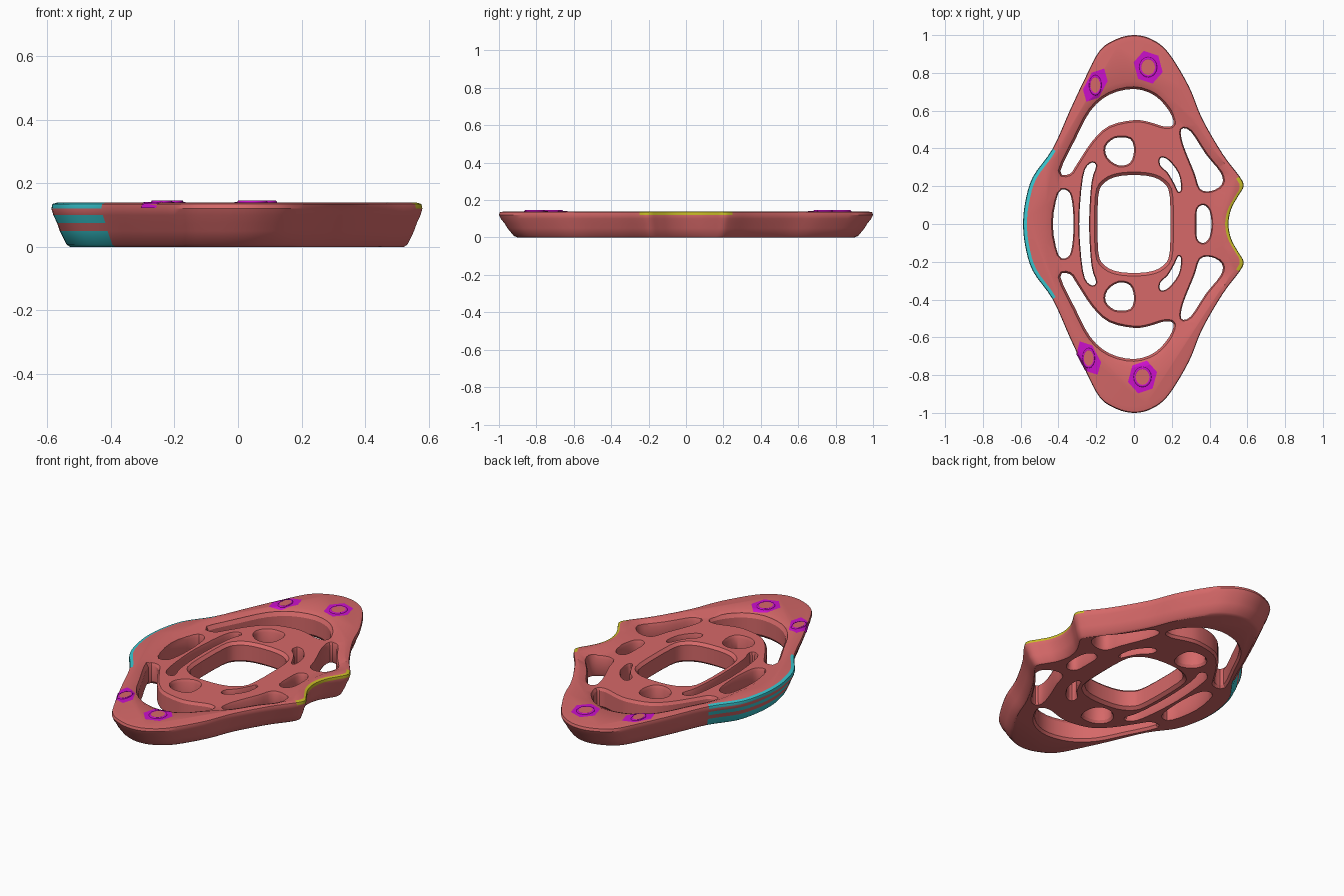
import bpy, bmesh
from math import cos, sin, radians
from mathutils import Vector

if "Cube" in bpy.data.objects:
    bpy.data.objects.remove(bpy.data.objects["Cube"])


def material(name, rgb):
    m = bpy.data.materials.new(name)
    m.diffuse_color = (*rgb, 1)
    m.use_nodes = True
    m.node_tree.nodes["Principled BSDF"].inputs["Base Color"].default_value = m.diffuse_color
    return m


RED = material("coral", (0.67, 0.14, 0.14))
TEAL = material("teal", (0.04, 0.57, 0.63))
YELLOW = material("yellow", (0.58, 0.50, 0.02))
MAGENTA = material("magenta", (0.60, 0.005, 0.60))


def smooth_loop(pts, n=4):
    """Closed Catmull-Rom loop, counter-clockwise."""
    p = [Vector(q) for q in pts]
    out = []
    for i in range(len(p)):
        a, b, c, d = (p[(i + k) % len(p)] for k in (-1, 0, 1, 2))
        for j in range(n):
            t = j / n
            out.append(0.5 * (2 * b + (c - a) * t + (2 * a - 5 * b + 4 * c - d) * t * t
                              + (3 * b - a - 3 * c + d) * t ** 3))
    area = sum(u.x * v.y - v.x * u.y for u, v in zip(out, out[1:] + out[:1]))
    return out if area > 0 else out[::-1]


def flip(pts):
    return [(x, -y) for x, y in pts]


def scaled(loop, k):
    return [v * k for v in loop]


def grown(loop, d):
    out = []
    for i, v in enumerate(loop):
        t = (loop[(i + 1) % len(loop)] - loop[i - 1]).normalized()
        out.append(v + Vector((t.y, -t.x)) * d)
    return out


def make_object(name, bm, mats):
    me = bpy.data.meshes.new(name)
    bm.to_mesh(me)
    bm.free()
    for m in mats:
        me.materials.append(m)
    ob = bpy.data.objects.new(name, me)
    bpy.context.collection.objects.link(ob)
    return ob


def loft(name, loop, layers, shape, mats=(RED,), paint=None):
    """Stack copies of a loop at the given (z, amount) layers into a closed solid."""
    bm = bmesh.new()
    rings = [[bm.verts.new((v.x, v.y, z)) for v in shape(loop, k)] for z, k in layers]
    for lo, hi in zip(rings, rings[1:]):
        for i in range(len(lo)):
            j = (i + 1) % len(lo)
            bm.faces.new((lo[i], lo[j], hi[j], hi[i]))
    bm.faces.new(rings[0][::-1])
    bm.faces.new(rings[-1])
    if paint:
        for f in bm.faces:
            f.material_index = paint(f.calc_center_median()) if len(f.verts) == 4 else 0
    bmesh.ops.recalc_face_normals(bm, faces=bm.faces)
    return make_object(name, bm, mats)


def select(ob):
    bpy.ops.object.select_all(action='DESELECT')
    ob.select_set(True)
    bpy.context.view_layer.objects.active = ob


# Frame: lens-shaped outline with a notch on the right and a bulge on the left
right = [(0.5, 0), (0.515, 0.08), (0.55, 0.145), (0.58, 0.20), (0.56, 0.25), (0.47, 0.37),
         (0.36, 0.56), (0.29, 0.73), (0.18, 0.91), (0.09, 0.98)]
left = [(-0.09, 0.98), (-0.18, 0.92), (-0.26, 0.77), (-0.34, 0.60), (-0.43, 0.40),
        (-0.535, 0.25), (-0.575, 0.12)]
upper = right + [(0, 1.0)] + left
outline = upper + [(-0.587, 0)] + flip(upper[1:])[::-1]


def stripes(c):
    if c.x < -0.3 and abs(c.y) < 0.38:
        return 0 if 0.05 < c.z < 0.075 or 0.10 < c.z < 0.12 else 1
    if c.x > 0.45 and abs(c.y) < 0.25 and c.z > 0.12:
        return 2
    return 0


frame = loft("frame", smooth_loop(outline),
             [(0, 0.90), (0.008, 0.92), (0.05, 0.955), (0.075, 0.97), (0.10, 0.99),
              (0.12, 1), (0.135, 0.995), (0.14, 0.965)],
             scaled, (RED, TEAL, YELLOW), stripes)

# Openings: outlines of every hole, mirrored front to back where they repeat
crescent = [(-0.39, 0.28), (-0.31, 0.45), (-0.23, 0.60), (-0.13, 0.685), (0, 0.715),
            (0.11, 0.68), (0.185, 0.60), (0.21, 0.53), (0.165, 0.515), (0.08, 0.54), (0, 0.55),
            (-0.13, 0.52), (-0.22, 0.44), (-0.30, 0.32), (-0.34, 0.265)]
side_window = [(0.25, 0.50), (0.30, 0.49), (0.38, 0.37), (0.46, 0.27), (0.465, 0.21),
               (0.41, 0.175), (0.35, 0.185), (0.32, 0.27), (0.26, 0.42)]
round_window = [(-0.15, 0.41), (-0.10, 0.455), (-0.02, 0.45), (0.0, 0.39), (-0.02, 0.325),
                (-0.08, 0.31), (-0.14, 0.35)]
right_slot = [(0.14, 0.35), (0.18, 0.34), (0.235, 0.27), (0.25, 0.19), (0.235, 0.17),
              (0.215, 0.21), (0.18, 0.27), (0.14, 0.31)]
left_slot = [(-0.20, 0.31), (-0.235, 0.32), (-0.27, 0.25), (-0.29, 0), (-0.27, -0.25),
             (-0.235, -0.32), (-0.20, -0.31), (-0.225, -0.22), (-0.238, 0), (-0.225, 0.22)]
left_window = [(-0.35, 0.175), (-0.40, 0.165), (-0.43, 0), (-0.40, -0.165), (-0.35, -0.175),
               (-0.328, -0.12), (-0.32, 0), (-0.328, 0.12)]
right_window = [(0.335, 0.08), (0.37, 0.1), (0.40, 0.07), (0.41, 0), (0.40, -0.07),
                (0.37, -0.1), (0.335, -0.08), (0.33, 0)]
centre = [(0.19, 0.14), (0.155, 0.22), (0.07, 0.255), (-0.07, 0.255), (-0.155, 0.22),
          (-0.19, 0.14), (-0.19, -0.14), (-0.155, -0.22), (-0.07, -0.255), (0.07, -0.255),
          (0.155, -0.22), (0.19, -0.14)]
recess = [(0, 0.715), (0.11, 0.68), (0.19, 0.60), (0.30, 0.495), (0.38, 0.375), (0.465, 0.26),
          (0.43, 0.13), (0.415, 0), (0.43, -0.13), (0.465, -0.26), (0.38, -0.375),
          (0.30, -0.495), (0.19, -0.60), (0.11, -0.68), (0, -0.715)]
recess += [(x, -y) for x, y in crescent[3::-1]] + [(-0.43, 0)] + crescent[:4]
recess = [(x, y) for x, y in recess]

# The hub sits slightly lower than the frame, with a sloped transition
cutters = [loft("recess_cutter", smooth_loop(recess, 3), [(0.121, -0.003), (0.152, 0.07)], grown)]
holes = [(left_slot, 0.006), (left_window, 0.008), (right_window, 0.008), (centre, 0.02)]
for h, e in ((crescent, 0.012), (side_window, 0.008), (round_window, 0.01), (right_slot, 0.006)):
    holes += [(h, e), (flip(h), e)]
for h, e in holes:
    cutters.append(loft("hole_cutter", smooth_loop(h, 3),
                        [(-0.01, e * 1.5), (0.015, 0), (0.105, 0), (0.125, e), (0.16, e)], grown))
select(frame)
for c in cutters:
    c.hide_render = True
    mod = frame.modifiers.new("cut", 'BOOLEAN')
    mod.operation, mod.solver, mod.object = 'DIFFERENCE', 'EXACT', c
    bpy.ops.object.modifier_apply(modifier=mod.name)
for c in cutters:
    bpy.data.objects.remove(c)
select(frame)
bpy.ops.object.shade_smooth_by_angle(angle=radians(30))


# Pads: hexagonal patches draped on the frame, each with a ringed stud
def surface(x, y):
    hit, loc, nor, _ = frame.ray_cast(Vector((x, y, 1)), Vector((0, 0, -1)))
    return (loc.z, nor) if hit and loc.z > 0.1 else (0.121, Vector((0, 0, 1)))


for i, (x, y, turn, rx, ry) in enumerate([(0.075, 0.83, 15, 0.078, 0.09), (-0.205, 0.735, -28, 0.055, 0.10),
                                          (0.045, -0.81, -15, 0.078, 0.09), (-0.24, -0.71, 28, 0.055, 0.10)]):
    a = radians(turn)
    bm = bmesh.new()
    bmesh.ops.create_circle(bm, cap_ends=True, cap_tris=True, segments=6, radius=1)
    bmesh.ops.subdivide_edges(bm, edges=bm.edges, cuts=5, use_grid_fill=True)
    for v in bm.verts:
        px, py = v.co.x * rx, v.co.y * ry
        v.co.x, v.co.y = x + px * cos(a) - py * sin(a), y + px * sin(a) + py * cos(a)
        v.co.z = surface(v.co.x, v.co.y)[0] + 0.002
    make_object(f"pad_{i + 1}", bm, [MAGENTA])
    z, nor = surface(x, y)
    rot = nor.to_track_quat('Z', 'Y').to_euler()
    bpy.ops.mesh.primitive_torus_add(major_segments=16, minor_segments=6, major_radius=0.042,
                                     minor_radius=0.008, location=(x, y, z), rotation=rot)
    ring = bpy.context.object
    ring.name, ring.scale = f"stud_ring_{i + 1}", (rx / 0.08, 1.1, 0.8)
    ring.data.materials.append(MAGENTA)
    bpy.ops.object.shade_smooth()
    bpy.ops.mesh.primitive_cylinder_add(vertices=16, radius=0.038, depth=0.01,
                                        location=(x, y, z), rotation=rot)
    stud = bpy.context.object
    stud.name, stud.scale = f"stud_{i + 1}", (rx / 0.08, 1.1, 1)
    stud.data.materials.append(RED)
